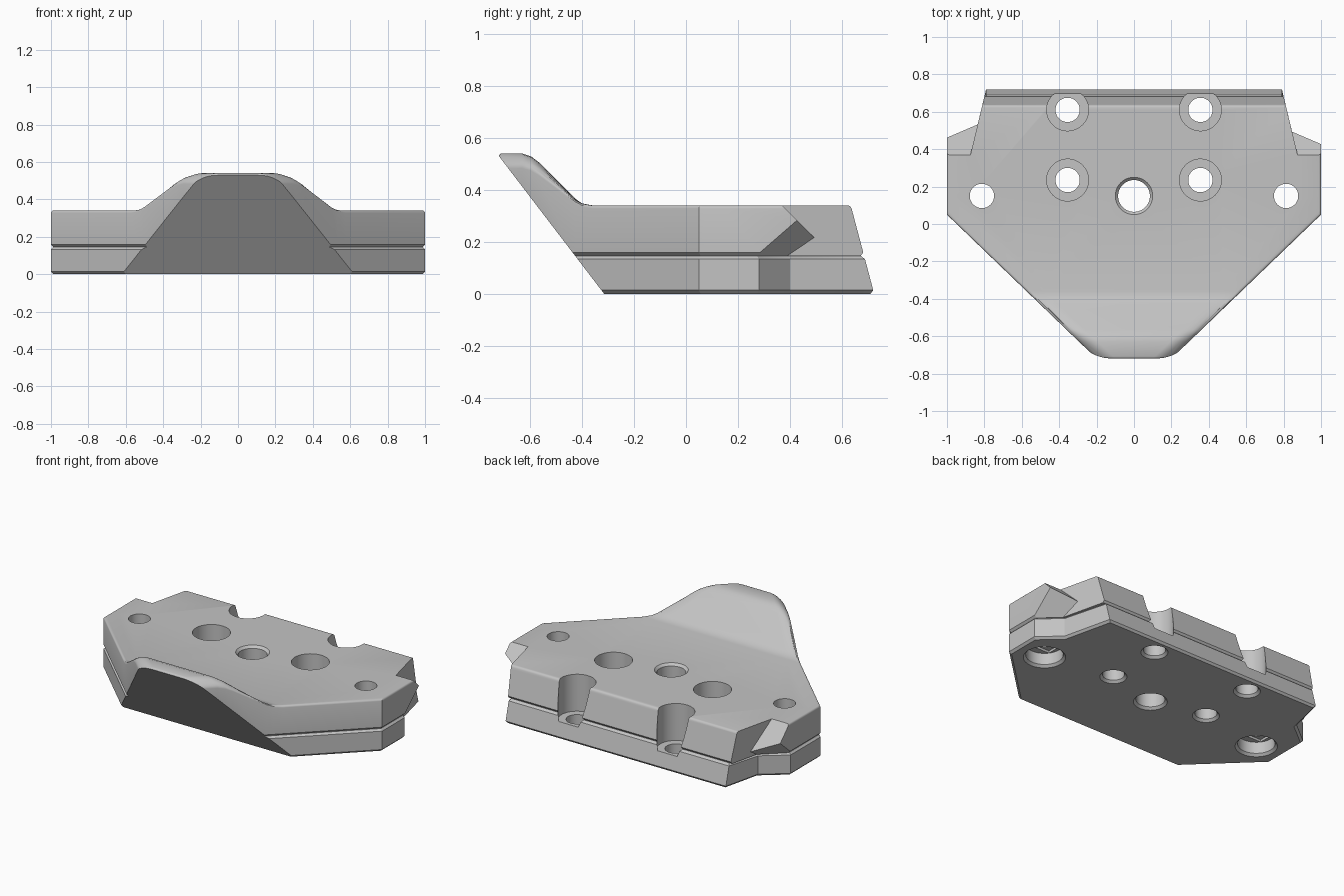
import bpy, bmesh, math
from mathutils import Vector

cube = bpy.data.objects.get("Cube")
if cube:
    bpy.data.objects.remove(cube, do_unlink=True)

mat = bpy.data.materials.new("plain grey")
mat.use_nodes = True
GREY = (0.55, 0.55, 0.55, 1)
mat.diffuse_color = GREY
mat.node_tree.nodes["Principled BSDF"].inputs["Base Color"].default_value = GREY

JOINT, TOP = 0.145, 0.34
# Height profile of the raised nose, as (y, z)
RAMP = [(-0.63, 0.54), (-0.595, 0.528), (-0.565, 0.505), (-0.425, 0.365), (-0.40, 0.348), (-0.36, TOP)]
DIAG = Vector((0.77, -0.80, 0)).normalized()   # outward direction of the front diagonals


def new_object(name, bm, material=None):
    bmesh.ops.recalc_face_normals(bm, faces=bm.faces[:])
    mesh = bpy.data.meshes.new(name)
    bm.to_mesh(mesh)
    bm.free()
    ob = bpy.data.objects.new(name, mesh)
    bpy.context.collection.objects.link(ob)
    if material:
        mesh.materials.append(material)
    else:
        ob.hide_render = True
    return ob


def split(bm, co, no, **kw):
    geom = bm.verts[:] + bm.edges[:] + bm.faces[:]
    return bmesh.ops.bisect_plane(bm, geom=geom, dist=1e-5, plane_co=co, plane_no=no, **kw)


def ramp_height(y):
    if y <= RAMP[0][0]:
        return RAMP[0][1]
    for (ya, za), (yb, zb) in zip(RAMP, RAMP[1:]):
        if y <= yb:
            return za + (zb - za) * (y - ya) / (yb - ya)
    return TOP


def nose_height(co):
    """Ramp height, rounded off towards the diagonal sides."""
    z = ramp_height(co.y)
    d = max(0, (Vector((0.2, -0.72, 0)) - Vector((abs(co.x), co.y, 0))).dot(DIAG))
    return z - 0.045 * (z - TOP) / 0.2 * max(0, 1 - d / 0.07) ** 2


def rim(bm, up):
    """Edges between a wall and the top (up=1) or bottom (up=-1)."""
    bm.normal_update()
    return [e for e in bm.edges if len(e.link_faces) == 2
            and min(abs(f.normal.z) for f in e.link_faces) < 0.05
            and max(f.normal.z * up for f in e.link_faces) > 0.5]


def plate(name, outline, bottom, height, top_bevel, segments, nose=False):
    bm = bmesh.new()
    bm.faces.new([bm.verts.new((x, y, 0)) for x, y in outline])
    if nose:
        for y, _ in RAMP:
            split(bm, (0, y, 0), (0, 1, 0))
        for d in (0.015, 0.03, 0.05, 0.07):
            for s in (-1, 1):
                n = Vector((DIAG.x * s, DIAG.y, 0))
                split(bm, Vector((0.2 * s, -0.72, 0)) - n * d, n)
    for v in bm.verts:
        v.co.z = nose_height(v.co) if nose else height
    ext = bmesh.ops.extrude_face_region(bm, geom=bm.faces[:])["geom"]
    for v in ext:
        if isinstance(v, bmesh.types.BMVert):
            v.co.z = bottom
    bmesh.ops.dissolve_faces(bm, faces=[f for f in ext if isinstance(f, bmesh.types.BMFace)])
    bmesh.ops.recalc_face_normals(bm, faces=bm.faces[:])
    bmesh.ops.bevel(bm, geom=rim(bm, 1), offset=top_bevel, segments=segments, profile=0.5, affect='EDGES')
    bmesh.ops.bevel(bm, geom=rim(bm, -1), offset=0.014, segments=1, profile=0.5, affect='EDGES')
    # Lean the back wall forwards
    for v in bm.verts:
        if v.co.y > 0.65:
            v.co.y += 0.004 - 0.265 * v.co.z
    # Slanted front face
    split(bm, (0, -0.72, 0.53), (0, -0.53, -0.405), clear_outer=True)
    bmesh.ops.holes_fill(bm, edges=[e for e in bm.edges if e.is_boundary], sides=0)
    return new_object(name, bm, mat)


def hull(name, points):
    bm = bmesh.new()
    for p in points:
        bm.verts.new(p)
    bmesh.ops.convex_hull(bm, input=bm.verts[:])
    return new_object(name, bm)


def lathe(name, x, y, profile, n=48):
    bm = bmesh.new()
    rings = [[bm.verts.new((x + r * math.cos(i * math.tau / n), y + r * math.sin(i * math.tau / n), z))
              for i in range(n)] for r, z in profile]
    for a, b in zip(rings, rings[1:]):
        for i in range(n):
            j = (i + 1) % n
            bm.faces.new((a[i], a[j], b[j], b[i]))
    bm.faces.new(rings[0])
    bm.faces.new(rings[-1])
    return new_object(name, bm)


def cut(ob, cutters):
    for c in cutters:
        m = ob.modifiers.new("cut " + c.name, 'BOOLEAN')
        m.operation, m.solver, m.object = 'DIFFERENCE', 'EXACT', c


def core_x(y):
    return 0.87 - 0.24 * (y - 0.39)


# Plates
NOTCH = {1: 0.28, -1: 0.355}       # where each side notch begins


def side(s, lower):
    pts = [(0.2, -0.72), (1, 0.05)]
    if lower:
        y = NOTCH[s] + 0.12
        pts += [(1, NOTCH[s]), (core_x(y), y), (core_x(0.72), 0.72)]
    else:
        pts += [(1, 0.72)]
    return [(s * x, y) for x, y in pts]


lower = plate("lower_plate", side(1, True) + side(-1, True)[::-1], 0, JOINT, 0.012, 1)
upper = plate("upper_plate", side(1, False) + side(-1, False)[::-1], JOINT, TOP, 0.012, 3, nose=True)

# Side wings: trimmed by a slope above and an overhang below
wing_cutters = []
for s, y0 in NOTCH.items():
    above = [(x, y, z) for y, z in ((0.36, 0.35), (0.9, -0.19), (0.9, 0.35)) for x in (core_x(y), 1.1)]
    below = []
    for z in (0.1, 0.4):
        rise = 1.15 * (z - 0.155)
        yi = (y0 + 0.0335 + rise) / 0.779
        below += [(1.1, y0 - 0.092 + rise, z), (core_x(yi), yi, z), (1.1, 1, z), (core_x(1), 1, z)]
    for label, pts in (("wing_slope", above), ("wing_overhang", below)):
        wing_cutters.append(hull(label + "_cutter", [(s * x, y, z) for x, y, z in pts]))
cut(upper, wing_cutters)

# Bolt holes
holes = [lathe("centre_hole_cutter", 0, 0.15, [(0.11, -0.01), (0.085, 0.015), (0.085, 0.325), (0.11, 0.35)])]
for s in (-1, 1):
    for y in (0.235, 0.61):
        holes.append(lathe("counterbore_cutter", s * 0.355, y,
                           [(0.09, -0.01), (0.065, 0.015), (0.065, 0.1), (0.112, 0.1), (0.112, 0.6)]))
    holes.append(lathe("side_hole_cutter", s * 0.813, 0.15,
                       [(0.135, -0.01), (0.11, 0.015), (0.11, 0.09), (0.065, 0.09), (0.065, 0.6)]))
    # Shallow slot above the underside recess
    holes.append(hull("slot_cutter", [(s * 0.813 + a, 0.15 + b, z) for a in (-0.088, 0.088)
                                      for b in (-0.065, 0.065) for z in (0.05, 0.105)]))

# Apply cuts and shading, then drop the cutters
for ob in (lower, upper):
    cut(ob, holes)
    bpy.context.view_layer.update()
    deps = bpy.context.evaluated_depsgraph_get()
    mesh = bpy.data.meshes.new_from_object(ob.evaluated_get(deps))
    ob.modifiers.clear()
    ob.data = mesh
    bpy.ops.object.select_all(action='DESELECT')
    ob.select_set(True)
    bpy.context.view_layer.objects.active = ob
    bpy.ops.object.shade_smooth_by_angle(angle=math.radians(32))
for c in holes + wing_cutters:
    bpy.data.objects.remove(c, do_unlink=True)
